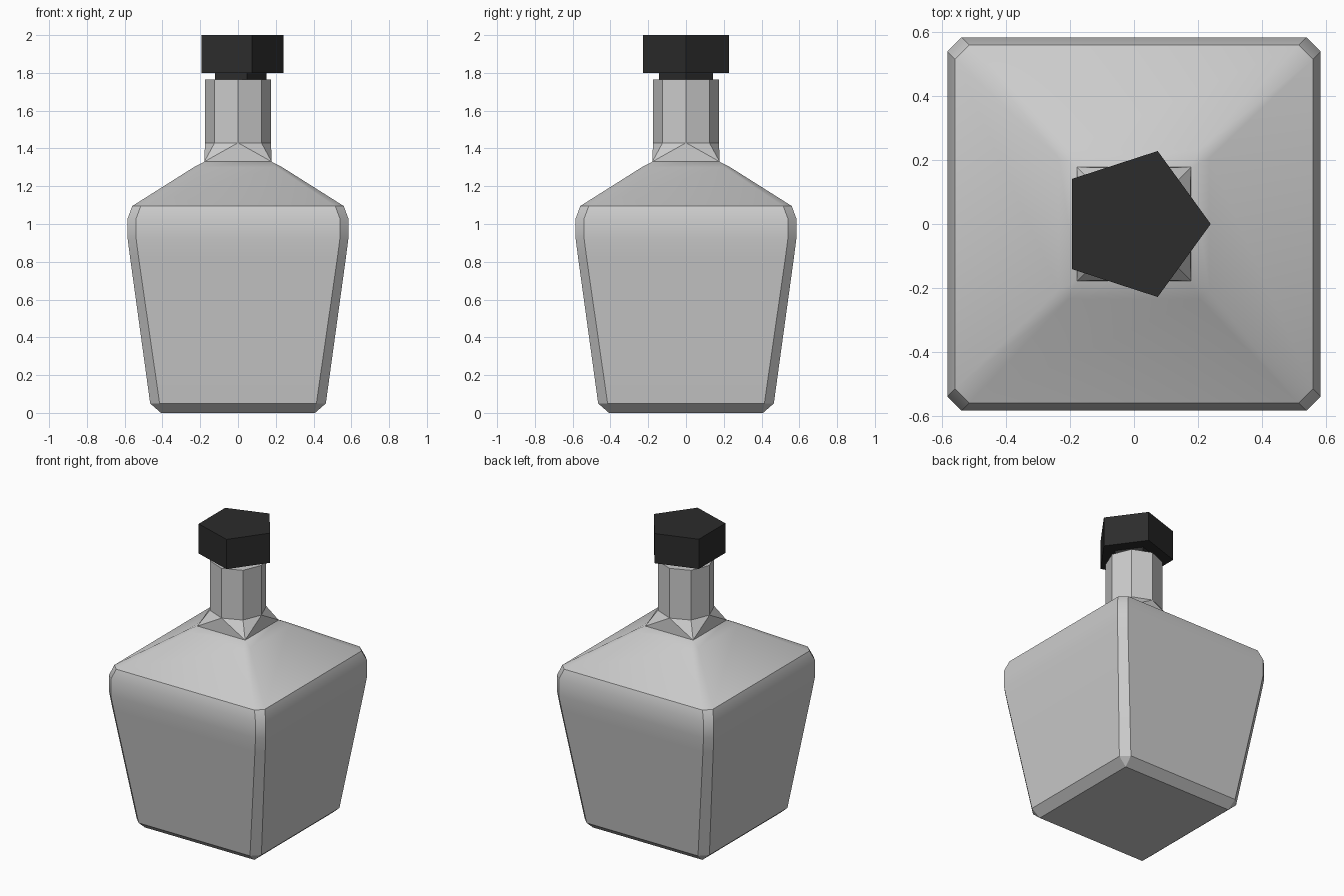
import bpy, bmesh
from math import cos, sin, tau, radians

if "Cube" in bpy.data.objects:
    bpy.data.objects.remove(bpy.data.objects["Cube"])


def finish(bm, name, smooth=False):
    bmesh.ops.remove_doubles(bm, verts=bm.verts, dist=0.0005)
    bmesh.ops.recalc_face_normals(bm, faces=bm.faces)
    mesh = bpy.data.meshes.new(name)
    bm.to_mesh(mesh)
    bm.free()
    ob = bpy.data.objects.new(name, mesh)
    bpy.context.collection.objects.link(ob)
    if smooth:
        bpy.context.view_layer.objects.active = ob
        ob.select_set(True)
        bpy.ops.object.shade_smooth_by_angle(angle=radians(30))
        ob.select_set(False)
    return ob


def square_ring(bm, z, h, c):
    # square of half width h with corners cut by c, starting at the +x +y corner
    ring = []
    for k in range(4):
        co, si = round(cos(k * tau / 4)), round(sin(k * tau / 4))
        for x, y in ((h, h - c), (h - c, h)):
            ring.append(bm.verts.new((x * co - y * si, x * si + y * co, z)))
    return ring


def round_ring(bm, z, r, n):
    return [bm.verts.new((r * cos(i * tau / n), r * sin(i * tau / n), z)) for i in range(n)]


def bridge(bm, a, b):
    n = len(a)
    for i in range(n):
        j = (i + 1) % n
        bm.faces.new((a[i], a[j], b[j], b[i]))


# Bottle: chamfered square body with sloped shoulders (z, half width, chamfer)
profile = [(0, 0.408, 0.0), (0.05, 0.465, 0.05), (0.82, 0.571, 0.045),
           (0.92, 0.584, 0.045), (1.03, 0.584, 0.045), (1.095, 0.56, 0.045),
           (1.30, 0.235, 0.03), (1.33, 0.178, 0.0)]
bm = bmesh.new()
rings = [square_ring(bm, *p) for p in profile]
for a, b in zip(rings, rings[1:]):
    bridge(bm, a, b)
bm.faces.new(rings[0][::-1])

# Octagonal neck growing out of the square shoulder top
low, high = round_ring(bm, 1.43, 0.175, 8), round_ring(bm, 1.765, 0.175, 8)
bridge(bm, low, high)
bm.faces.new(high)
corners = rings[-1][::2]
for k in range(4):
    a, b = corners[k], corners[(k + 1) % 4]
    left, mid, right = (low[(2 * k + i) % 8] for i in (1, 2, 3))
    bm.faces.new((a, mid, left))
    bm.faces.new((a, b, mid))
    bm.faces.new((b, right, mid))
finish(bm, "bottle", smooth=True)

# Dark five-sided stopper: stem and cap
dark = bpy.data.materials.new("dark_cap")
dark.diffuse_color = (0.025, 0.025, 0.025, 1)
dark.use_nodes = True
dark.node_tree.nodes["Principled BSDF"].inputs["Base Color"].default_value = dark.diffuse_color
for name, r, z0, z1 in (("stopper_stem", 0.15, 1.74, 1.80), ("stopper_cap", 0.24, 1.80, 2.0)):
    bm = bmesh.new()
    a, b = round_ring(bm, z0, r, 5), round_ring(bm, z1, r, 5)
    bridge(bm, a, b)
    bm.faces.new(a[::-1])
    bm.faces.new(b)
    finish(bm, name).data.materials.append(dark)
